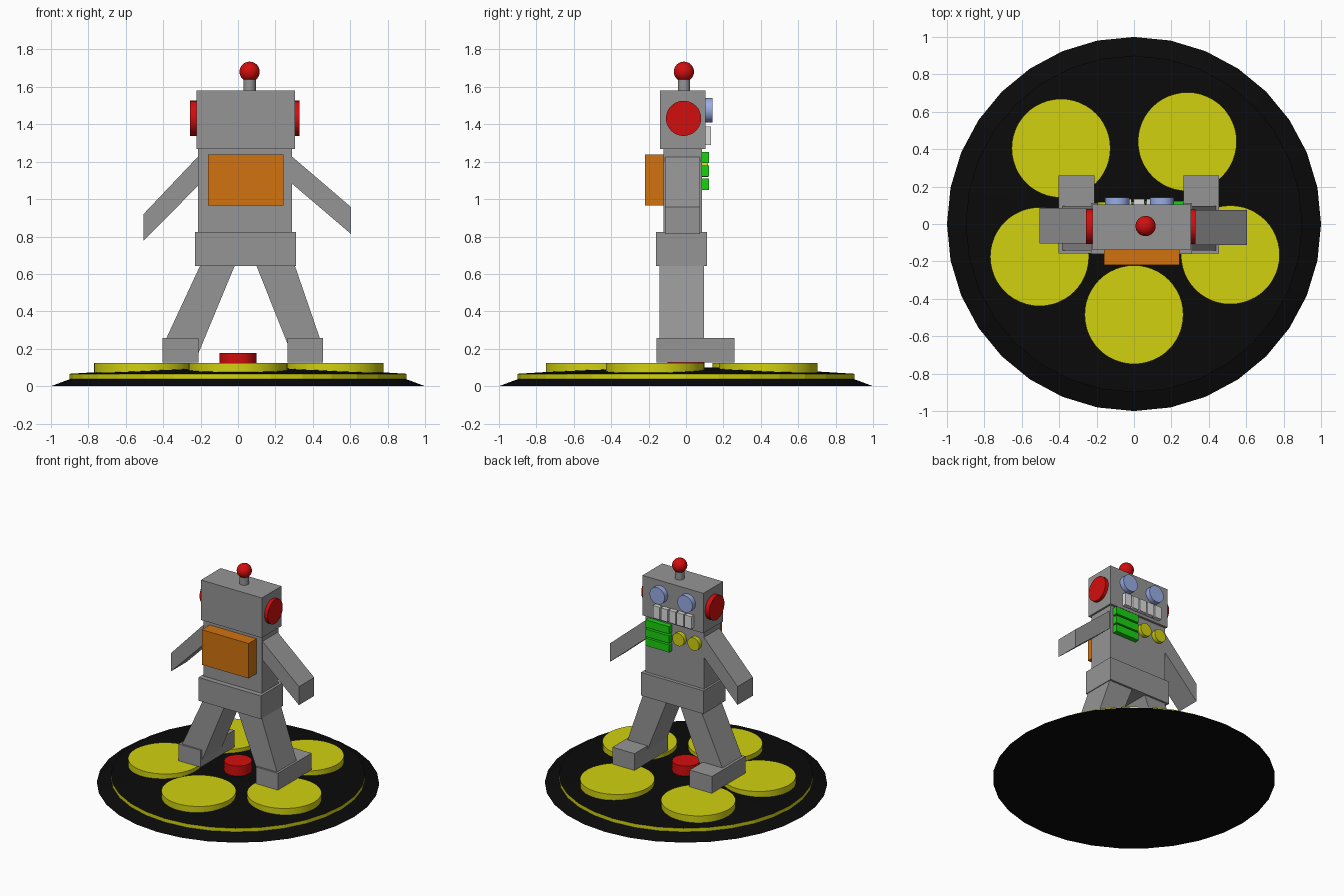
import bpy, bmesh, math
from mathutils import Matrix, Vector

if "Cube" in bpy.data.objects:
    bpy.data.objects.remove(bpy.data.objects["Cube"])


def material(name, rgb):
    m = bpy.data.materials.new(name)
    m.diffuse_color = (*rgb, 1)
    m.use_nodes = True
    m.node_tree.nodes["Principled BSDF"].inputs["Base Color"].default_value = m.diffuse_color
    return m


GREY = material("grey", (0.30, 0.30, 0.30))
BLACK = material("black", (0.003, 0.003, 0.003))
YELLOW = material("yellow", (0.64, 0.64, 0.005))
RED = material("red", (0.65, 0.004, 0.004))
ORANGE = material("orange", (0.64, 0.17, 0.005))
GREEN = material("green", (0.01, 0.64, 0.005))
BLUE = material("light blue", (0.32, 0.42, 0.78))
WHITE = material("white", (0.72, 0.72, 0.72))


def finish(name, bm, *mats, smooth=False):
    bmesh.ops.recalc_face_normals(bm, faces=bm.faces)
    me = bpy.data.meshes.new(name)
    bm.to_mesh(me)
    bm.free()
    for m in mats:
        me.materials.append(m)
    ob = bpy.data.objects.new(name, me)
    bpy.context.collection.objects.link(ob)
    if smooth:
        bpy.ops.object.select_all(action='DESELECT')
        ob.select_set(True)
        bpy.context.view_layer.objects.active = ob
        bpy.ops.object.shade_smooth_by_angle(angle=math.radians(35))
    return ob


def box(name, mat, x, y, z):
    prism(name, mat, [(x[0], z[0]), (x[1], z[0]), (x[1], z[1]), (x[0], z[1])], y)


def prism(name, mat, outline, y):
    """Extrude an x-z outline from y[0] to y[1]."""
    bm = bmesh.new()
    face = bm.faces.new([bm.verts.new((px, y[0], pz)) for px, pz in outline])
    ext = bmesh.ops.extrude_face_region(bm, geom=[face])
    verts = [v for v in ext["geom"] if isinstance(v, bmesh.types.BMVert)]
    bmesh.ops.translate(bm, vec=(0, y[1] - y[0], 0), verts=verts)
    return finish(name, bm, mat)


def cylinder(name, mat, start, end, radius, sides=40):
    start, end = Vector(start), Vector(end)
    axis = end - start
    bm = bmesh.new()
    rot = axis.to_track_quat('Z', 'Y').to_matrix().to_4x4()
    bmesh.ops.create_cone(bm, cap_ends=True, segments=sides, radius1=radius, radius2=radius,
                          depth=axis.length, matrix=Matrix.Translation((start + end) / 2) @ rot)
    return finish(name, bm, mat, smooth=True)


# Round base: black sloped rim, yellow band, shallow black dome
profile = [(1.0, 0.0), (0.9, 0.037), (0.9, 0.066), (0.6, 0.085), (0.2, 0.10)]
bm = bmesh.new()
rings = [[bm.verts.new((r * math.cos(a), r * math.sin(a), z))
          for a in (2 * math.pi * i / 32 for i in range(32))] for r, z in profile]
for k in range(len(rings) - 1):
    for i in range(32):
        j = (i + 1) % 32
        f = bm.faces.new((rings[k][i], rings[k][j], rings[k + 1][j], rings[k + 1][i]))
        f.material_index = 1 if k == 1 else 0
bm.faces.new(rings[0])
bm.faces.new(rings[-1])
finish("base", bm, BLACK, YELLOW)

# Five pads and the centre button
for x, y in [(-0.39, 0.405), (0.285, 0.44), (0.515, -0.165), (0, -0.485), (-0.505, -0.175)]:
    cylinder("pad", YELLOW, (x, y, 0.06), (x, y, 0.125), 0.264, 48)
cylinder("centre_button", RED, (0, 0, 0.09), (0, 0, 0.177), 0.098)

# Body blocks
box("head", GREY, (-0.222, 0.304), (-0.14, 0.103), (1.268, 1.58))
box("torso", GREY, (-0.214, 0.29), (-0.12, 0.085), (0.81, 1.27))
box("pelvis", GREY, (-0.23, 0.31), (-0.16, 0.112), (0.643, 0.824))
box("backpack", ORANGE, (-0.16, 0.244), (-0.218, -0.118), (0.965, 1.238))

# Arms
prism("left_arm", GREY, [(-0.20, 1.242), (-0.505, 0.92), (-0.505, 0.777), (-0.20, 1.085)], (-0.105, 0.085))
prism("right_arm", GREY, [(0.28, 1.235), (0.605, 0.957), (0.605, 0.813), (0.28, 1.09)], (-0.112, 0.076))

# Legs and feet
prism("left_leg", GREY, [(-0.20, 0.65), (-0.015, 0.65), (-0.21, 0.18), (-0.40, 0.22)], (-0.143, 0.097))
prism("right_leg", GREY, [(0.096, 0.65), (0.302, 0.65), (0.45, 0.22), (0.283, 0.18)], (-0.143, 0.097))
box("left_foot", GREY, (-0.404, -0.212), (-0.157, 0.258), (0.126, 0.257))
box("right_foot", GREY, (0.264, 0.455), (-0.157, 0.258), (0.126, 0.257))

# Ears and antenna
cylinder("left_ear", RED, (-0.21, -0.013, 1.432), (-0.257, -0.013, 1.432), 0.094)
cylinder("right_ear", RED, (0.29, -0.013, 1.432), (0.33, -0.013, 1.432), 0.094)
cylinder("antenna_stem", GREY, (0.062, -0.011, 1.57), (0.062, -0.011, 1.65), 0.033)
bm = bmesh.new()
bmesh.ops.create_uvsphere(bm, u_segments=32, v_segments=16, radius=0.054,
                          matrix=Matrix.Translation((0.062, -0.011, 1.681)))
finish("antenna_ball", bm, RED, smooth=True)

# Face on the +y side: eyes, then teeth over a black mouth plate
for x in (-0.09, 0.15):
    cylinder("eye", BLUE, (x, 0.09, 1.476), (x, 0.142, 1.476), 0.065)
box("mouth", BLACK, (-0.135, 0.19), (0.10, 0.109), (1.295, 1.38))
for i in range(5):
    x = -0.14 + i * 0.0685
    box("tooth", WHITE, (x, x + 0.058), (0.095, 0.134), (1.29, 1.387))

# Chest controls
for z in (1.193, 1.121, 1.05):
    box("chest_bar", GREEN, (0.06, 0.265), (0.08, 0.123), (z, z + 0.059))
for x in (-0.014, -0.145):
    cylinder("chest_knob", YELLOW, (x, 0.08, 1.168), (x, 0.117, 1.168), 0.05)
